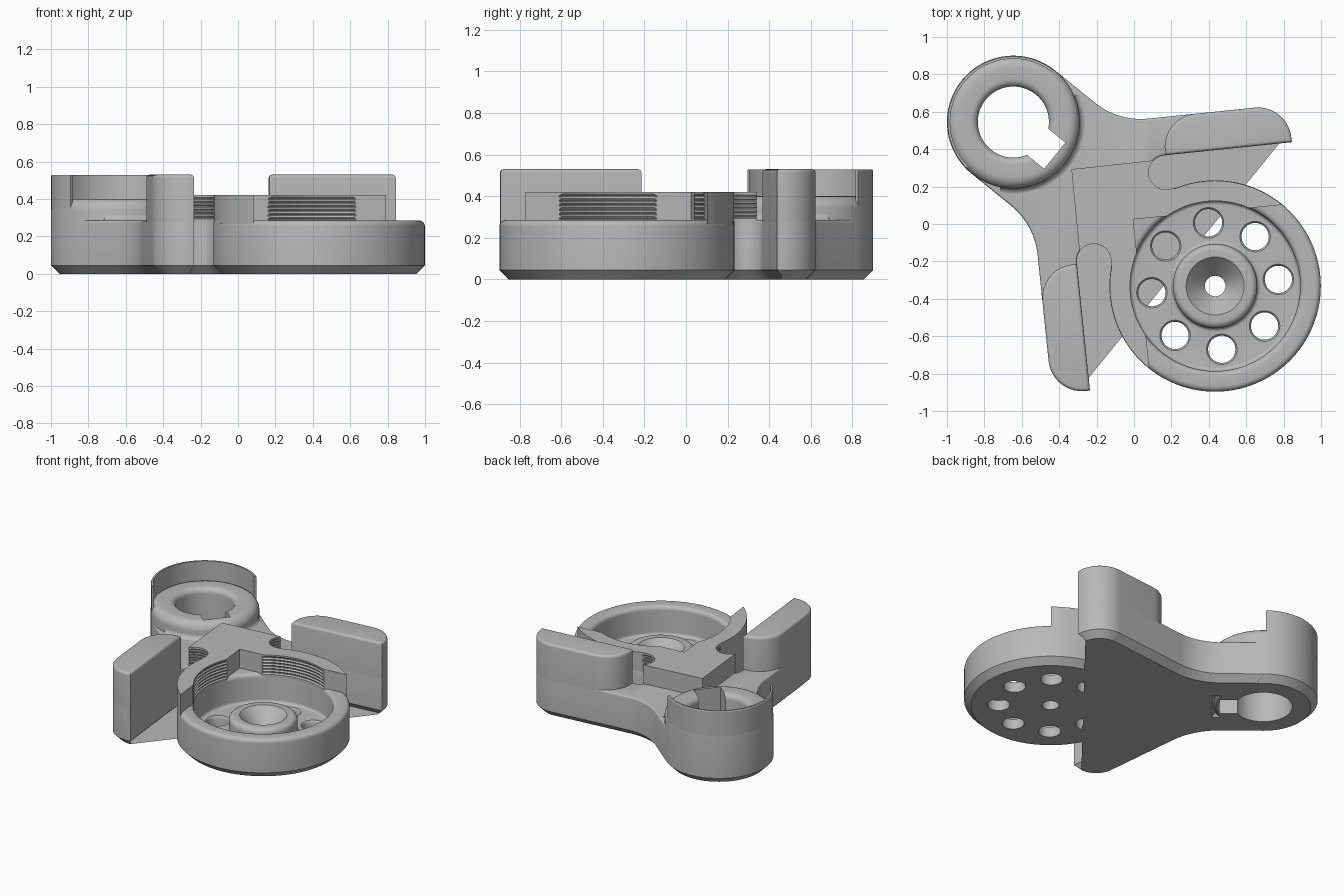
import bpy, bmesh
from math import sin, cos, radians, sqrt
from mathutils import Matrix, Vector

if "Cube" in bpy.data.objects:
    bpy.data.objects.remove(bpy.data.objects["Cube"])

grey = bpy.data.materials.new("grey plastic")
grey.use_nodes = True
grey.diffuse_color = (0.48, 0.48, 0.48, 1)
grey.node_tree.nodes["Principled BSDF"].inputs["Base Color"].default_value = grey.diffuse_color

# Local frame: u runs from the boss to the disc, v across; mirrored in v
FRAME = Matrix.Translation((-0.645, 0.545, 0)) @ Matrix.Rotation(radians(-39.1), 4, "Z")
DISC = (1.39, 0)
NOTCH = (0.803, 0.305)
NOTCH_R = 0.092


def finish(name, bm):
    bmesh.ops.remove_doubles(bm, verts=bm.verts, dist=1e-5)
    bmesh.ops.recalc_face_normals(bm, faces=bm.faces)
    bm.transform(FRAME)
    mesh = bpy.data.meshes.new(name)
    bm.to_mesh(mesh)
    bm.free()
    ob = bpy.data.objects.new(name, mesh)
    bpy.context.collection.objects.link(ob)
    mesh.materials.append(grey)
    return ob


def lathe(name, profile, centre=(0, 0), start=0, end=360, n=96):
    """Revolve (radius, z) points; a profile off the axis is closed into a ring."""
    bm = bmesh.new()
    full = end - start == 360
    ring = profile[0][0] > 0
    rows = []
    for i in range(n if full else n + 1):
        a = radians(start + (end - start) * i / n)
        rows.append([bm.verts.new((centre[0] + r * cos(a), centre[1] + r * sin(a), z))
                     for r, z in profile])
    m = len(profile)
    for i in range(n):
        p, q = rows[i], rows[(i + 1) % len(rows)]
        for j in range(m if ring else m - 1):
            k = (j + 1) % m
            bm.faces.new((p[j], p[k], q[k], q[j]))
    if not full:
        bm.faces.new(rows[0])
        bm.faces.new(rows[-1])
    return finish(name, bm)


def arc(centre, r, a0, a1, n=28):
    angles = [radians(a0 + (a1 - a0) * i / n) for i in range(n + 1)]
    return [(centre[0] + r * cos(a), centre[1] + r * sin(a), 0) for a in angles]


def rounded(points, n=14):
    """Fillet each (u, v, radius) corner."""
    out = []
    for i, (x, y, r) in enumerate(points):
        p = Vector((x, y))
        if r == 0:
            out.append(p)
            continue
        d1 = (Vector(points[i - 1][:2]) - p).normalized()
        d2 = (Vector(points[(i + 1) % len(points)][:2]) - p).normalized()
        half = d1.angle(d2) / 2
        c = p + (d1 + d2).normalized() * (r / sin(half))
        reach = r * cos(half) / sin(half)
        w1, w2 = p + d1 * reach - c, p + d2 * reach - c
        out += [c + w1.slerp(w2, k / n).normalized() * r for k in range(n + 1)]
    return out


def inset(points, d):
    """Move a closed outline inwards by d with mitred corners."""
    area = sum(points[i - 1].cross(p) for i, p in enumerate(points))
    sign = 1 if area > 0 else -1
    out = []
    for i, p in enumerate(points):
        e1 = (p - points[i - 1]).normalized()
        e2 = (points[(i + 1) % len(points)] - p).normalized()
        n1, n2 = Vector((-e1.y, e1.x)), Vector((-e2.y, e2.x))
        out.append(p + (n1 + n2) * (sign * d / max(1 + n1.dot(n2), 0.3)))
    return out


def mirrored(half):
    return half + [(u, -v, r) for u, v, r in reversed(half) if v != 0]


def prism(name, points, z0, z1, chamfer=0, top_round=0):
    """Stack inset copies of an outline, with a chamfered foot and a rounded top."""
    outline = rounded(points)
    levels = [(chamfer, z0), (0, z0 + chamfer)] if chamfer else [(0, z0)]
    if top_round:
        for i in range(5):
            a = radians(22.5 * i)
            levels.append((top_round * (1 - cos(a)), z1 - top_round * (1 - sin(a))))
    else:
        levels.append((0, z1))
    bm = bmesh.new()
    rows = [[bm.verts.new((p.x, p.y, z)) for p in inset(outline, d)] for d, z in levels]
    for low, high in zip(rows, rows[1:]):
        for i in range(len(low)):
            bm.faces.new((low[i - 1], low[i], high[i], high[i - 1]))
    bm.faces.new(rows[0])
    bm.faces.new(rows[-1])
    return finish(name, bm)


def cut(ob, cutter):
    """Subtract a cutter and remove it."""
    bpy.context.view_layer.objects.active = ob
    mod = ob.modifiers.new("cut", "BOOLEAN")
    mod.operation, mod.solver, mod.object = "DIFFERENCE", "EXACT", cutter
    bpy.ops.object.modifier_apply(modifier=mod.name)
    bpy.data.objects.remove(cutter)


def arm(s, t, r):
    """Point along (s) and across (t) the arm, which lies at 45 degrees."""
    return ((s - t) / sqrt(2), (s + t) / sqrt(2), r)


def quarter(r, z, size, a0, a1, n=6):
    angles = [radians(a0 + (a1 - a0) * i / n) for i in range(n + 1)]
    return [(r + size * cos(a), z + size * sin(a)) for a in angles]


def thread(r, depth, z0, z1, turns=6):
    step = (z1 - z0) / turns
    pts = []
    for i in range(turns):
        z = z0 + i * step
        pts += [(r, z), (r + depth, z + step * 0.4), (r + depth, z + step * 0.6)]
    return pts + [(r, z1)]


# Web with two arms: outline follows bore, arm, notch and disc rim
tip = [arm(1.47, -0.056, 0.18), arm(1.47, -0.26, 0)]
web = ([(0.29, 0.095, 0)] + arc((0, 0), 0.2, 28, 90, 10) + [(0, 0.355, 0), (0.434, 0.355, 0.39)] + tip
       + arc(NOTCH, NOTCH_R, 135, 331) + arc(DISC, 0.565, 151, 120, 12) + arc(DISC, 0.47, 120, 179, 16))
prism("arm_web", mirrored(web), 0, 0.285, 0.045, 0.012)

# Raised platform with the threaded wall
platform = prism("threaded_platform", mirrored([(0.40, 0, 0)] + arc(NOTCH, NOTCH_R, 174, 331)
                 + arc(DISC, 0.563, 151, 89.5) + [(0.825, 0, 0)]), 0.2, 0.42)
cut(platform, lathe("recess_cutter", [(0, -0.1), (0.47, -0.1), (0.47, 0.26), (0.455, 0.26)]
                    + thread(0.455, 0.008, 0.28, 0.41) + [(0.455, 0.6), (0, 0.6)], DISC))
for side in (1, -1):
    cut(platform, lathe("notch_cutter", [(0, 0.29)] + thread(NOTCH_R - 0.003, 0.007, 0.29, 0.41)
                        + [(NOTCH_R, 0.5), (0, 0.5)], (NOTCH[0], side * NOTCH[1]), n=48))

# Upright pads on the arms
for side, name in ((1, "left_pad"), (-1, "right_pad")):
    pad = [arm(0.79, -0.26, 0), arm(0.79, -0.056, 0.18)] + tip
    prism(name, [(u, side * v, r) for u, v, r in pad], 0.2, 0.53, 0, 0.018)

# Disc with hub, cone seat and eight holes
disc = lathe("disc", [(0.055, 0), (0.52, 0), (0.565, 0.045)]
             + quarter(0.535, 0.255, 0.03, 0, 90) + quarter(0.485, 0.255, 0.03, 90, 180)
             + quarter(0.435, 0.1, 0.02, 0, -90) + quarter(0.245, 0.1, 0.02, 270, 180)
             + quarter(0.19, 0.165, 0.035, 0, 90) + [(0.155, 0.2), (0.055, 0.09)], DISC, n=128)
for i in range(8):
    a = radians(6 + 39.1 + 45 * i)
    cut(disc, lathe("hole_cutter", [(0, -0.1), (0.073, -0.1), (0.073, 0.065), (0.077, 0.076),
                    (0.084, 0.082), (0.084, 0.1), (0, 0.1)],
                    (DISC[0] + 0.34 * cos(a), 0.34 * sin(a)), n=40))

# Boss with keyed bore, thin back wall and blended foot
boss = lathe("boss", [(0.19, 0), (0.31, 0), (0.355, 0.045)] + quarter(0.295, 0.34, 0.06, 0, 90)
             + quarter(0.23, 0.36, 0.04, 90, 180))
cut(boss, prism("key_cutter", mirrored([(0, 0.09, 0), (0.285, 0.09, 0)]), -0.1, 0.6))
lathe("boss_back_wall", [(0.338, 0.3), (0.354, 0.3), (0.354, 0.522), (0.35, 0.528), (0.338, 0.528)],
      start=92, end=264)
lathe("boss_foot", [(0.34, 0.25), (0.385, 0.25)] + quarter(0.39, 0.32, 0.036, 270, 180)
      + [(0.34, 0.32)], start=-62, end=62, n=48)

# Smooth shading with sharp edges kept
bpy.ops.object.select_all(action="DESELECT")
for ob in bpy.context.collection.objects:
    if ob.type == "MESH" and grey.name in ob.data.materials:
        ob.select_set(True)
        bpy.context.view_layer.objects.active = ob
bpy.ops.object.shade_smooth_by_angle(angle=radians(30))
